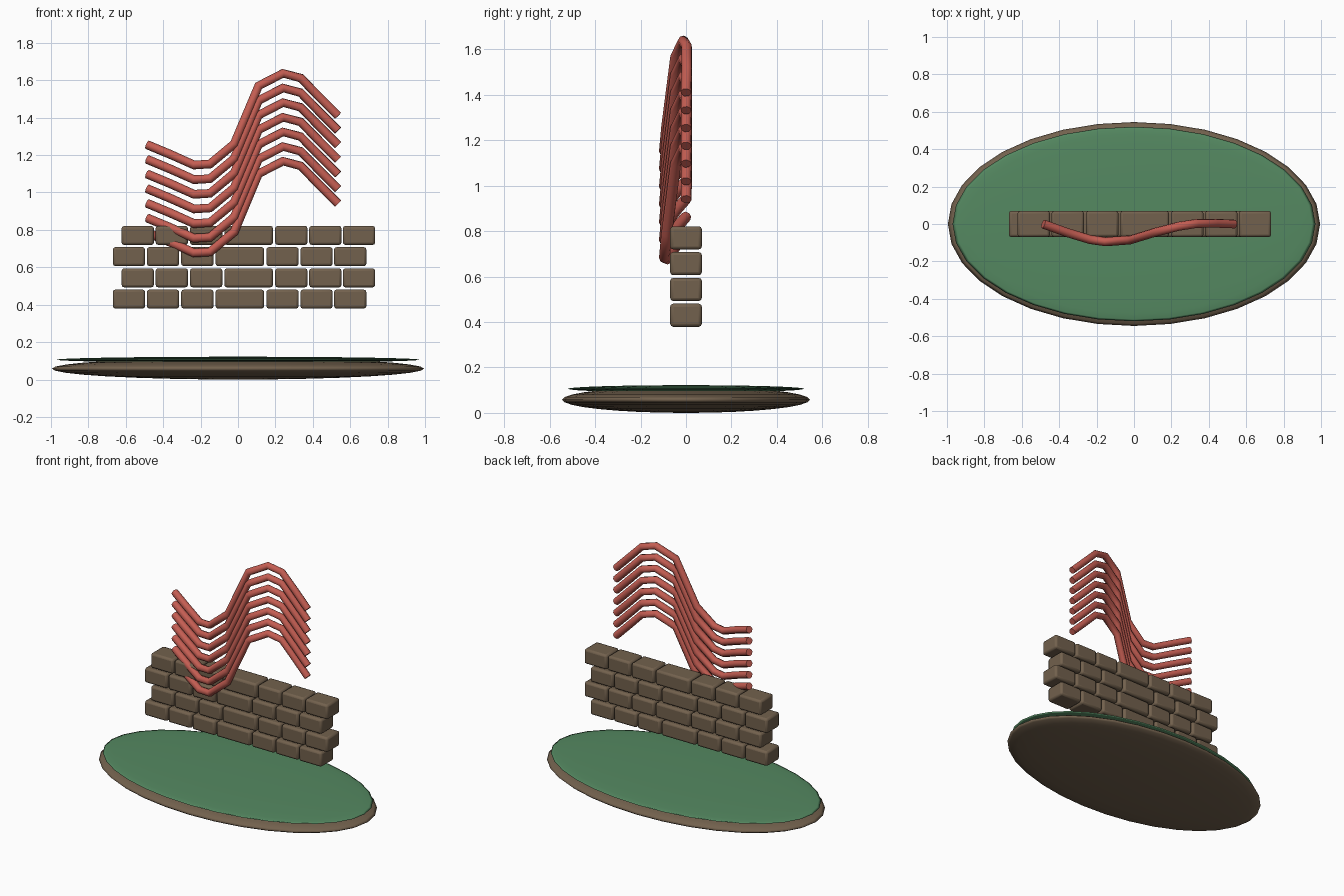
import bpy, math

if "Cube" in bpy.data.objects:
    bpy.data.objects.remove(bpy.data.objects["Cube"])


def material(name, rgb):
    m = bpy.data.materials.new(name)
    m.diffuse_color = (*rgb, 1)
    m.use_nodes = True
    m.node_tree.nodes["Principled BSDF"].inputs["Base Color"].default_value = m.diffuse_color
    return m


BROWN = material("brown", (0.17, 0.12, 0.075))
GREEN = material("green", (0.09, 0.25, 0.12))
RED = material("red", (0.55, 0.11, 0.085))


def finish(name, mat):
    o = bpy.context.object
    o.name = name
    o.data.materials.append(mat)
    return o


def ellipsoid(name, z, radii, mat):
    bpy.ops.mesh.primitive_uv_sphere_add(segments=32, ring_count=16, radius=1, location=(0, 0, z))
    o = finish(name, mat)
    o.scale = radii
    bpy.ops.object.transform_apply(location=False, rotation=False, scale=True)
    bpy.ops.object.shade_smooth()


def brick(name, x, z, width):
    bpy.ops.mesh.primitive_cube_add(size=1, location=(x, 0, z))
    o = finish(name, BROWN)
    o.scale = (width, 0.14, 0.102)
    bpy.ops.object.transform_apply(location=False, rotation=False, scale=True)
    b = o.modifiers.new("rounded", 'BEVEL')
    b.width = 0.014
    b.segments = 2
    bpy.ops.object.shade_smooth_by_angle(angle=math.radians(30))


# Flattened ground mound with a thin grass layer on top
ellipsoid("earth_base", 0.058, (0.995, 0.545, 0.058), BROWN)
ellipsoid("grass_top", 0.106, (0.97, 0.52, 0.016), GREEN)

# Floating wall: four staggered courses with a wider middle brick
CENTRES = (-0.583, -0.401, -0.217, 0.010, 0.238, 0.420, 0.600)
for row in range(4):
    for i, x in enumerate(CENTRES):
        brick(f"brick_{row}_{i}", x + 0.047 * (row % 2), 0.43 + 0.1135 * row,
              0.26 if i == 3 else 0.173)

# Waving stripes: one path repeated at equal heights
PATH = [(-0.485, 0.0, 1.255), (-0.36, -0.045, 1.203), (-0.235, -0.083, 1.147),
        (-0.15, -0.095, 1.152), (-0.02, -0.085, 1.26), (0.11, -0.045, 1.57),
        (0.24, -0.012, 1.637), (0.335, 0.003, 1.612), (0.435, 0.004, 1.51),
        (0.535, 0.0, 1.41)]
for i in range(7):
    cu = bpy.data.curves.new(f"flag_stripe_{i}", 'CURVE')
    cu.dimensions = '3D'
    cu.bevel_depth = 0.024
    cu.bevel_resolution = 2
    cu.use_fill_caps = True
    s = cu.splines.new('POLY')
    s.points.add(len(PATH) - 1)
    for p, (x, y, z) in zip(s.points, PATH):
        p.co = (x, y, z - 0.0783 * i, 1)
    o = bpy.data.objects.new(cu.name, cu)
    bpy.context.collection.objects.link(o)
    bpy.ops.object.select_all(action='DESELECT')
    o.select_set(True)
    bpy.context.view_layer.objects.active = o
    bpy.ops.object.convert(target='MESH')
    finish(f"flag_stripe_{i}", RED)
    bpy.ops.object.shade_smooth_by_angle(angle=math.radians(50))
